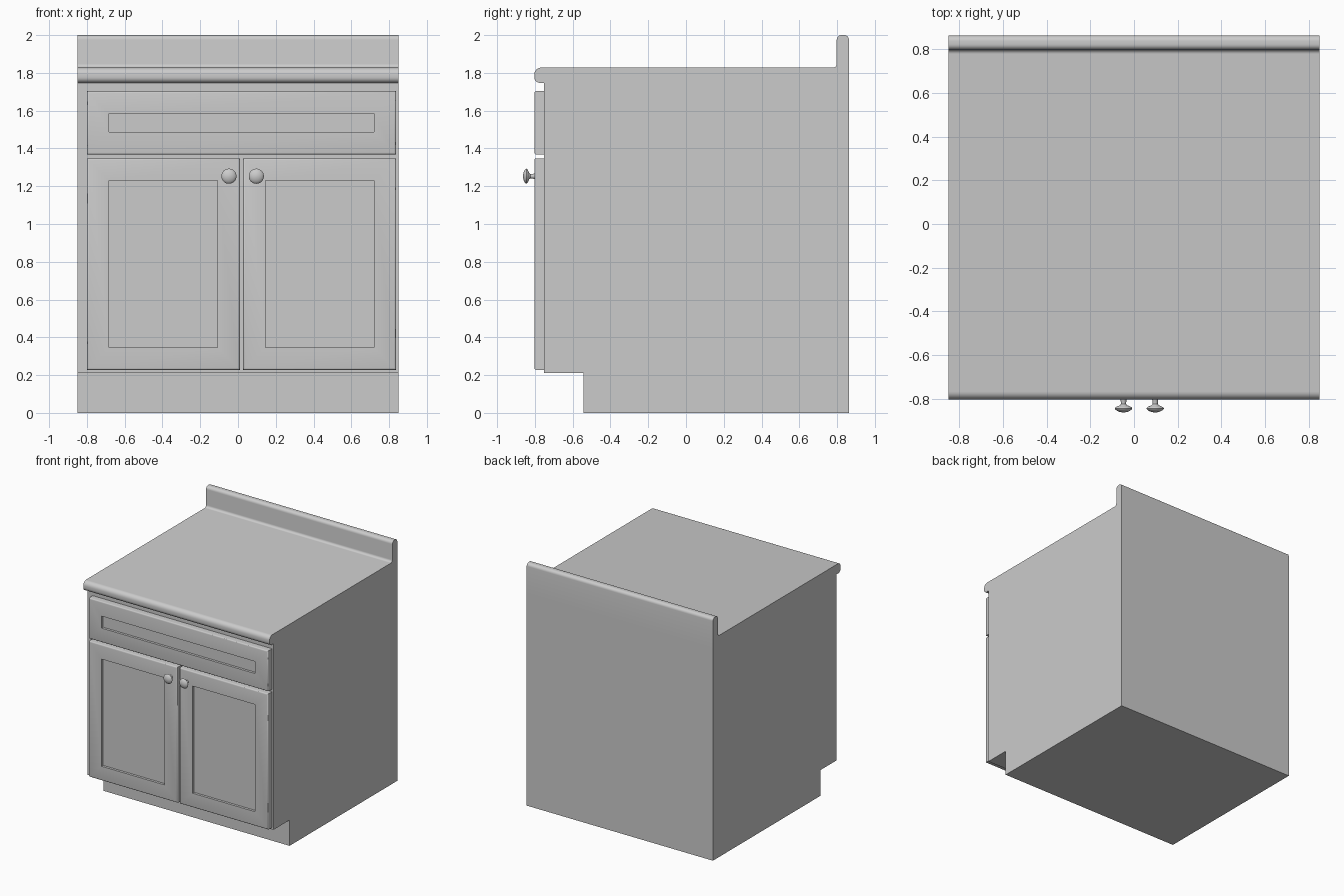
import bpy, bmesh, math

if "Cube" in bpy.data.objects:
    bpy.data.objects.remove(bpy.data.objects["Cube"])

BACK, HALF_W = 0.863, 0.85


def finish(name, bm):
    bmesh.ops.recalc_face_normals(bm, faces=bm.faces)
    me = bpy.data.meshes.new(name)
    bm.to_mesh(me)
    bm.free()
    me.shade_smooth()
    me.set_sharp_from_angle(angle=math.radians(35))
    ob = bpy.data.objects.new(name, me)
    bpy.context.collection.objects.link(ob)
    return ob


def skin(name, rings, cap=True):
    """Bridge equal-length rings of points, optionally capping both ends."""
    bm = bmesh.new()
    vs = [[bm.verts.new(p) for p in r] for r in rings]
    n = len(vs[0])
    for a, b in zip(vs, vs[1:]):
        for i in range(n):
            j = (i + 1) % n
            bm.faces.new((a[i], a[j], b[j], b[i]))
    if cap:
        bm.faces.new(vs[0])
        bm.faces.new(vs[-1])
    return finish(name, bm)


def extrude_x(name, profile):
    """Side profile of (y, z) points run across the full width."""
    return skin(name, [[(x, y, z) for y, z in profile] for x in (-HALF_W, HALF_W)])


def arc(cy, cz, r, a0, a1, n=6):
    return [(cy + r * math.cos(math.radians(a0 + (a1 - a0) * i / n)),
             cz + r * math.sin(math.radians(a0 + (a1 - a0) * i / n))) for i in range(n + 1)]


def framed_panel(name, x0, x1, z0, z1, frame=0.118, depth=0.02):
    """Slab with softened front edges and a recessed centre panel."""
    yf, yb, r = -0.803, -0.75, 0.01
    steps = [(0, yb), (0, yf + r), (0.13 * r, yf + 0.5 * r), (0.5 * r, yf + 0.13 * r),
             (r, yf), (frame, yf), (frame, yf + depth)]
    return skin(name, [[(x0 + i, y, z0 + i), (x1 - i, y, z0 + i),
                        (x1 - i, y, z1 - i), (x0 + i, y, z1 - i)] for i, y in steps])


def knob(name, x, z, seg=32):
    """Mushroom knob turned around the y axis."""
    prof = [(0.016, -0.798), (0.013, -0.808), (0.012, -0.824), (0.016, -0.830),
            (0.031, -0.836), (0.038, -0.841), (0.040, -0.845), (0.037, -0.850),
            (0.029, -0.856), (0.017, -0.861), (0.004, -0.863)]
    return skin(name, [[(x + r * math.cos(t), y, z + r * math.sin(t))
                        for t in (2 * math.pi * k / seg for k in range(seg))] for r, y in prof])


# Cabinet body with toe kick
extrude_x("cabinet_body", [(-0.542, 0), (BACK, 0), (BACK, 1.747), (-0.751, 1.747),
                           (-0.751, 0.212), (-0.542, 0.212)])

# Countertop with rounded nose, cove and backsplash
extrude_x("countertop", [(BACK, 1.747)]
          + arc(BACK - 0.025, 1.975, 0.025, 0, 90)
          + arc(0.798 + 0.025, 1.975, 0.025, 90, 180)
          + arc(0.798 - 0.02, 1.848, 0.02, 0, -90)
          + arc(-0.803 + 0.036, 1.828 - 0.036, 0.036, 90, 180)
          + arc(-0.803 + 0.03, 1.747 + 0.03, 0.03, 180, 270))

# Drawer front and doors
framed_panel("drawer_front", -0.80, 0.837, 1.368, 1.703)
framed_panel("left_door", -0.80, 0.010, 0.228, 1.348)
framed_panel("right_door", 0.027, 0.837, 0.228, 1.348)

# Knobs
knob("left_knob", -0.048, 1.253)
knob("right_knob", 0.097, 1.253)
